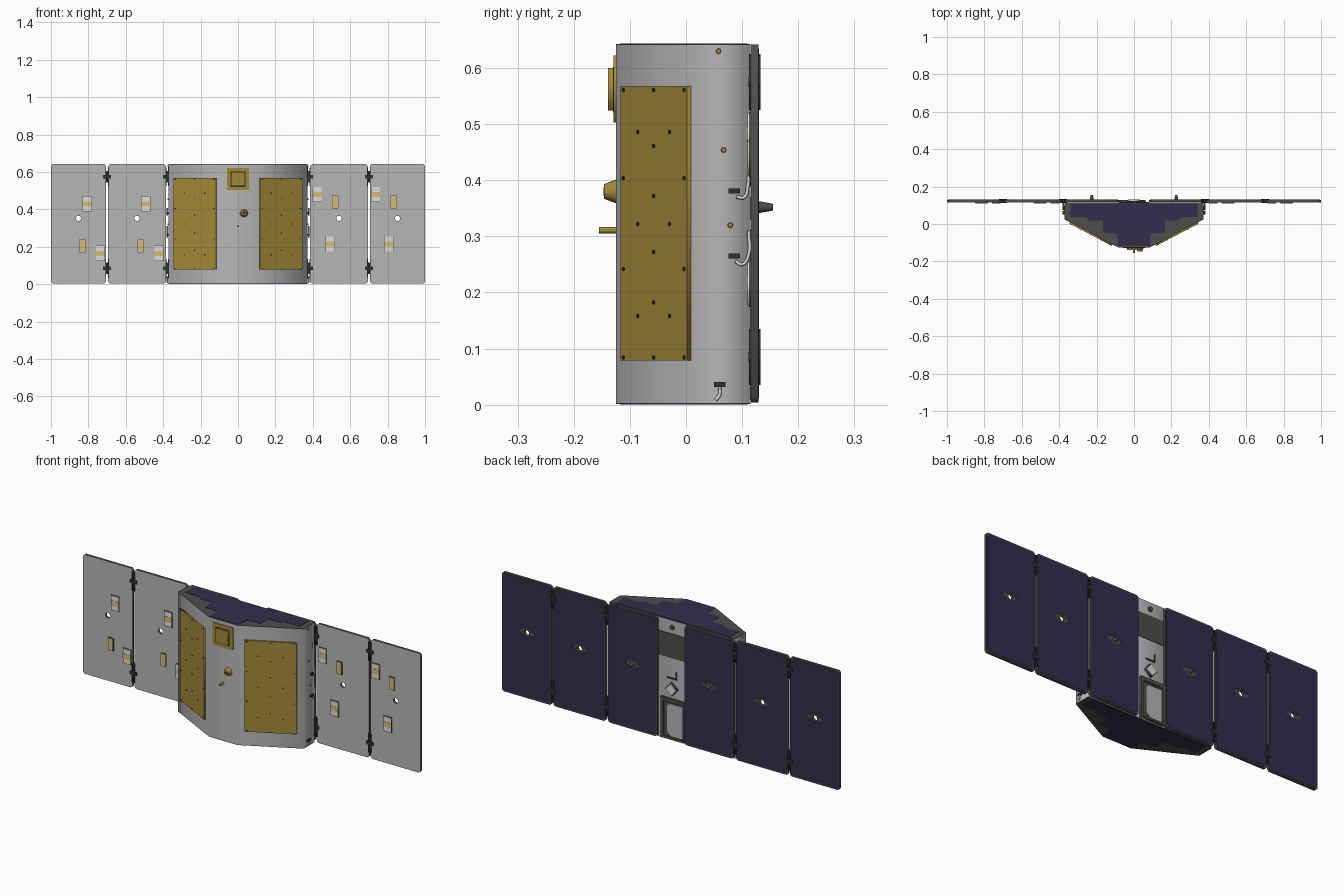
import bpy, math
from mathutils import Matrix, Vector

if "Cube" in bpy.data.objects:
    bpy.data.objects.remove(bpy.data.objects["Cube"])


def mat(name, r, g, b):
    m = bpy.data.materials.new(name)
    m.diffuse_color = (r, g, b, 1)
    m.use_nodes = True
    m.node_tree.nodes["Principled BSDF"].inputs["Base Color"].default_value = m.diffuse_color
    return m


GREY = mat("light grey", .47, .47, .47)
DARK = mat("dark grey", .075, .075, .072)
BLACK = mat("black", .03, .03, .03)
GOLD = mat("gold", .37, .25, .04)
PALE = mat("pale gold", .66, .50, .18)
WHITE = mat("white", .72, .72, .72)
CELL = mat("dark violet", .034, .026, .075)


def frame(x, y, n, o):
    """Matrix from three axes and an origin."""
    m = Matrix((x, y, n)).transposed().to_4x4()
    m.translation = o
    return m


def front(y):   # local (x, y) -> world (x, z), thickness towards -y
    return frame((1, 0, 0), (0, 0, 1), (0, -1, 0), (0, y, 0))


def level(z):   # local (x, y) -> world (x, y), thickness towards +z
    return Matrix.Translation((0, 0, z))


def convert(cu, name, m, material):
    tmp = bpy.data.objects.new(name + "_curve", cu)
    bpy.context.collection.objects.link(tmp)
    dg = bpy.context.evaluated_depsgraph_get()
    me = bpy.data.meshes.new_from_object(tmp.evaluated_get(dg))
    bpy.data.objects.remove(tmp)
    me.transform(m)
    me.materials.clear()
    me.materials.append(material)
    ob = bpy.data.objects.new(name, me)
    bpy.context.collection.objects.link(ob)
    return ob


def plate(name, loops, m, thick, material):
    """Extruded flat outlines; an outline inside another is a hole."""
    cu = bpy.data.curves.new(name, 'CURVE')
    cu.dimensions, cu.fill_mode, cu.extrude = '2D', 'BOTH', thick / 2
    for pts in loops:
        s = cu.splines.new('POLY')
        s.points.add(len(pts) - 1)
        for p, (x, y) in zip(s.points, pts):
            p.co = (x, y, 0, 1)
        s.use_cyclic_u = True
    return convert(cu, name, m @ Matrix.Translation((0, 0, thick / 2)), material)


def rect(x0, x1, y0, y1, c=0):
    if not c:
        return [(x0, y0), (x1, y0), (x1, y1), (x0, y1)]
    return [(x0 + c, y0), (x1 - c, y0), (x1, y0 + c), (x1, y1 - c),
            (x1 - c, y1), (x0 + c, y1), (x0, y1 - c), (x0, y0 + c)]


def crect(x, y, w, h):
    return rect(x - w / 2, x + w / 2, y - h / 2, y + h / 2)


def circle(x, y, r, n=12):
    return [(x + r * math.cos(i * math.tau / n), y + r * math.sin(i * math.tau / n)) for i in range(n)]


def cone(name, a, b, r1, r2, material, n=20):
    a, b = Vector(a), Vector(b)
    bpy.ops.mesh.primitive_cone_add(vertices=n, radius1=r1, radius2=r2, depth=(b - a).length,
                                    location=(a + b) / 2,
                                    rotation=(b - a).to_track_quat('Z', 'Y').to_euler())
    ob = bpy.context.object
    ob.name = name
    ob.data.materials.append(material)
    bpy.ops.object.shade_smooth_by_angle(angle=math.radians(35))


def tube(name, pts, r, material):
    cu = bpy.data.curves.new(name, 'CURVE')
    cu.dimensions, cu.bevel_depth, cu.bevel_resolution, cu.use_fill_caps = '3D', r, 2, True
    s = cu.splines.new('BEZIER')
    s.bezier_points.add(len(pts) - 1)
    for p, co in zip(s.bezier_points, pts):
        p.co = co
        p.handle_left_type = p.handle_right_type = 'AUTO'
    s.resolution_u = 6
    convert(cu, name, Matrix(), material)


def mirrored(half):
    return half + [(-x, y) for x, y in reversed(half)]


# ---- Body: faceted prism with cell-covered ends
body = mirrored([(.085, -.125), (.372, .025), (.372, .115)])
plate("body", [body], level(.003), .638, GREY)
end_cells = mirrored([(.085, -.118), (.09, -.052), (.165, -.045), (.165, .02), (.24, .02),
                      (.26, .037), (.34, .037), (.34, .11)])
for tag, z_dark, z_cell in (("top", .641, .6425), ("bottom", .0015, 0)):
    plate(tag + "_deck", [body], level(z_dark), .0015, DARK)
    plate(tag + "_cells", [end_cells], level(z_cell), .0015, CELL)

# ---- Gold antenna panels with bolts on the slanted faces
bolts = [(u, z) for u in (-.117, 0, .117) for z in (.084, .561)]
bolts += [(u, z) for u in (-.117, .117) for z in (.242, .404)]
bolts += [(u, z) for u in (-.061, .061) for z in (.158, .322, .486)]
bolts += [(0, z) for z in (.182, .272, .372, .461)]
for tag, s in (("right", 1), ("left", -1)):
    u = Vector((.287, .15 * s, 0)).normalized()
    n = u.cross(Vector((0, 0, 1)))
    m = frame(u, (0, 0, 1), n, (s * .2285, -.05, 0))
    plate(tag + "_antenna", [rect(-.128, .128, .079, .568)], m, .008, GOLD)
    plate(tag + "_antenna_bolts", [circle(x, z, .0038, 8) for x, z in bolts],
          m @ Matrix.Translation((0, 0, .008)), .002, BLACK)

# ---- Front face: patch antenna, horn and pin
plate("patch_base", [rect(-.06, .06, .503, .622)], front(-.125), .004, GOLD)
plate("patch_block", [rect(-.038, .038, .524, .6)], front(-.129), .01, GOLD)
plate("patch_outline", [rect(-.041, .041, .521, .603)], front(-.129), .001, BLACK)
cone("horn", (.032, -.125, .38), (.032, -.146, .38), .021, .013, GOLD)
cone("horn_mouth", (.032, -.146, .38), (.032, -.147, .38), .007, .007, BLACK)
cone("pin", (0, -.125, .311), (0, -.155, .311), .006, .006, GOLD, 12)

# ---- Side connectors, cables and fittings
for tag, s in (("right", 1), ("left", -1)):
    for i, (y, z) in enumerate(((.058, .63), (.067, .454), (.079, .32))):
        cone(f"{tag}_fitting_{i}", (s * .371, y, z), (s * .377, y, z), .005, .004, GOLD, 10)
    for i, (y, z, path) in enumerate((
            (.086, .381, ((.09, .37), (.104, .37), (.11, .39), (.112, .408))),
            (.086, .265, ((.088, .256), (.1, .25), (.11, .262), (.112, .31))),
            (.06, .036, ((.06, .03), (.06, .018), (.053, .008))))):
        side = frame((0, s, 0), (0, 0, 1), (s, 0, 0), (s * .371, 0, 0))
        plate(f"{tag}_connector_{i}", [crect(s * y, z, .02, .009)], side, .012, BLACK)
        tube(f"{tag}_cable_{i}", [(s * .378, py, pz) for py, pz in path], .003, WHITE)

# ---- Solar panels: two on the body, four on the wings
Z0, Z1, ZH = .004, .642, .352
for tag, s in (("right", 1), ("left", -1)):
    for part, x0, x1, xh in (("body", .08, .372, .226), ("inner_wing", .385, .695, .54),
                             ("outer_wing", .705, 1.0, .853)):
        a, b = sorted((s * x0, s * x1))
        c = s * xh
        wing = part != "body"
        name = f"{tag}_{part}"
        hole = [circle(c, ZH, .014, 16)] if wing else []
        plate(name + "_panel", [rect(a, b, Z0, Z1, .01)] + hole, front(.129), .012, DARK)
        if wing:
            plate(name + "_front_skin", [rect(a, b, Z0, Z1, .01)] + hole, front(.117), .0015, GREY)
        gap = [(c + dx, ZH + dz) for dx, dz in ((-.04, .008), (-.02, .008), (-.02, .02), (.018, .02),
               (.018, .012), (.04, .012), (.04, -.008), (.02, -.008), (.02, -.02), (-.018, -.02),
               (-.018, -.012), (-.04, -.012))]
        plate(name + "_cells", [rect(a + .006, b - .006, Z0 + .007, Z1 - .007, .012), gap],
              front(.1305), .0015, CELL)
        if not wing:   # locating cone
            cone(name + "_cone", (c, .128, ZH), (c, .155, ZH), .011, .006, DARK)
            continue
        # electronics boxes on the front skin; left side is the right side turned half round
        def spot(dx, z):
            return (s * (xh + dx), z if s > 0 else .645 - z)
        w = [spot(-.117, .48), spot(-.047, .215)]
        g = spot(-.02, .44)
        plate(name + "_boxes", [crect(x, z, .045, .078) for x, z in w], front(.1155), .006, WHITE)
        plate(name + "_box_rims", [crect(x, z, .049, .082) for x, z in w], front(.1155), .003, DARK)
        plate(name + "_box_bands", [crect(x, z, .045, .026) for x, z in w], front(.1095), .001, PALE)
        plate(name + "_gold_rim", [crect(*g, .034, .07)], front(.1155), .003, DARK)
        plate(name + "_gold_box", [crect(*g, .028, .064)], front(.1155), .006, PALE)
    # hinges
    for xh in (.379, .70):
        for z in (.085, .575):
            x = s * xh
            n = f"{tag}_hinge_{xh:.1f}_{z:.1f}"
            plate(n + "_leaf", [crect(x, z, .042, .018)], front(.133), .022, BLACK)
            plate(n + "_posts", [crect(x - .007, z, .005, .1), crect(x + .007, z, .005, .1)],
                  front(.133), .021, BLACK)
            cone(n + "_pin", (x, .122, z - .03), (x, .122, z + .03), .006, .006, DARK, 10)

# ---- Equipment strip between the two rear panels
plate("rear_dark_bay", [rect(-.079, .079, .44, .57)], front(.118), .003, DARK)
plate("rear_tray", [rect(-.079, .062, .008, .225), rect(-.068, .048, .02, .205)],
      front(.128), .013, DARK)
plate("rear_tray_floor", [rect(-.068, .048, .02, .205)], front(.117), .002, DARK)
plate("rear_tray_cover", [[(-.066, .022), (.005, .022), (.028, .05), (.028, .18), (.015, .195),
                           (-.066, .195)]], front(.122), .005, GREY)
turn = front(.13) @ Matrix.Translation((0, .276, 0)) @ Matrix.Rotation(math.radians(40), 4, 'Z')
plate("rear_diamond", [crect(0, 0, .044, .044)], turn, .015, WHITE)
plate("rear_diamond_rim", [crect(0, 0, .052, .052)], turn @ Matrix.Translation((0, 0, .006)), .009, DARK)
plate("rear_bracket", [[(-.028, .33), (.028, .33), (.028, .335), (-.023, .335), (-.023, .37), (-.028, .37)]],
      front(.122), .007, DARK)
cone("rear_sensor", (0, .114, .605), (0, .124, .605), .013, .011, DARK, 16)
